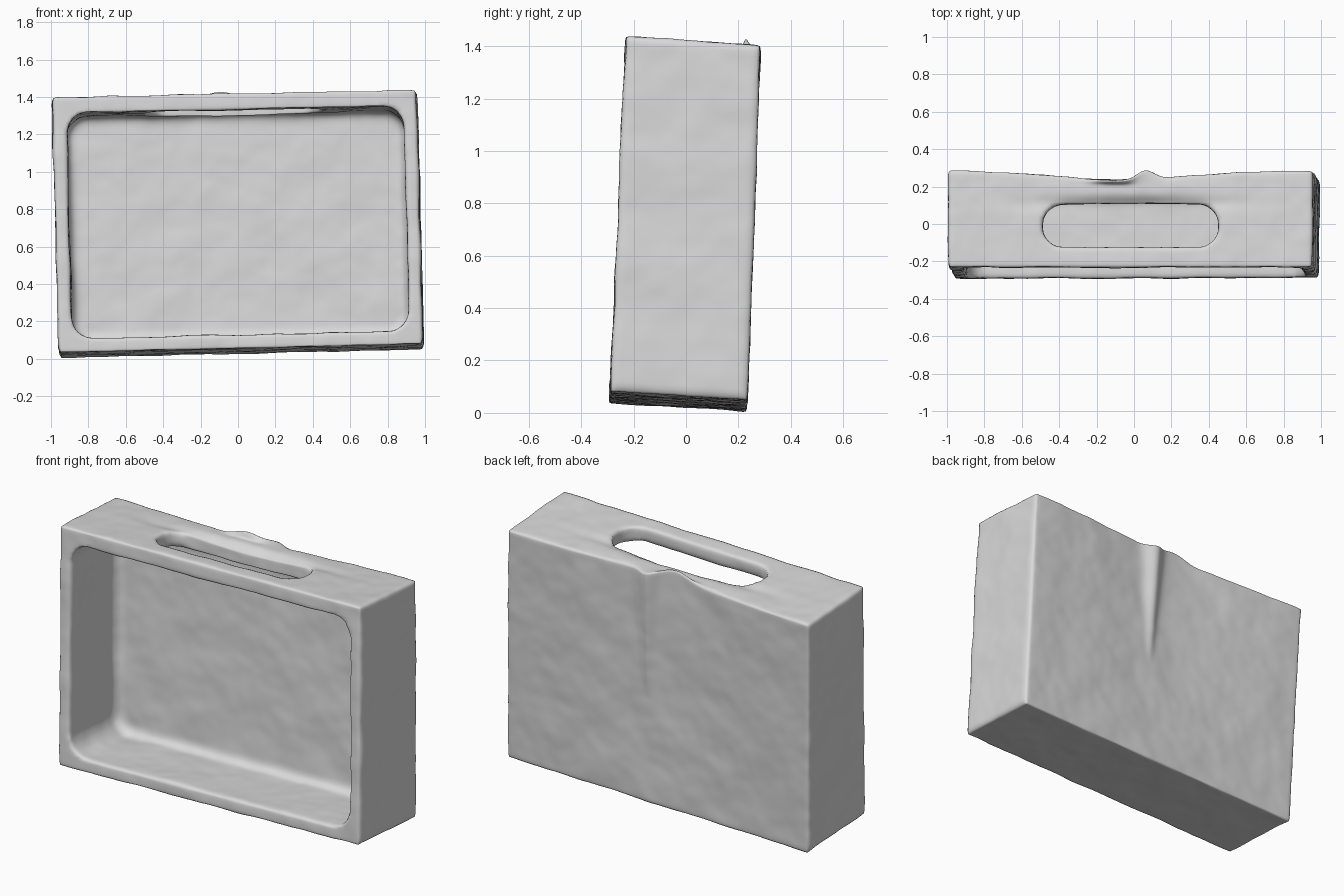
import bpy, bmesh, math
from mathutils import Vector, noise

cube = bpy.data.objects.get("Cube")
if cube:
    bpy.data.objects.remove(cube)

HX, HY, H = 0.972, 0.258, 1.365   # half width, half depth, height


def material(name, value):
    mat = bpy.data.materials.new(name)
    mat.use_nodes = True
    colour = (value, value, value, 1)
    mat.diffuse_color = colour
    bsdf = mat.node_tree.nodes["Principled BSDF"]
    bsdf.inputs["Base Color"].default_value = colour
    bsdf.inputs["Roughness"].default_value = 0.8
    return mat


def block(name, lo, hi):
    bm = bmesh.new()
    bmesh.ops.create_cube(bm, size=1)
    lo, hi = Vector(lo), Vector(hi)
    for v in bm.verts:
        v.co = Vector([(lo[i] + hi[i]) / 2 + v.co[i] * (hi[i] - lo[i]) for i in range(3)])
    mesh = bpy.data.meshes.new(name)
    bm.to_mesh(mesh)
    bm.free()
    obj = bpy.data.objects.new(name, mesh)
    bpy.context.collection.objects.link(obj)
    return obj


def round_edges(obj, radius, pick):
    """Round the edges whose two end points pass the test."""
    bm = bmesh.new()
    bm.from_mesh(obj.data)
    edges = [e for e in bm.edges if pick(e.verts[0].co, e.verts[1].co)]
    bmesh.ops.bevel(bm, geom=edges, offset=radius, segments=6, profile=0.5, affect='EDGES')
    bm.to_mesh(obj.data)
    bm.free()


def cut(obj, cutter):
    cutter.hide_render = True
    cutter.hide_viewport = True
    mod = obj.modifiers.new("cut", 'BOOLEAN')
    mod.operation = 'DIFFERENCE'
    mod.solver = 'EXACT'
    mod.object = cutter


# Box shell with an open front and a long hand slot in the top
shell = block("box_shell", (-HX, -HY, 0), (HX, HY, H))
cavity = block("cavity_cutter", (-0.897, -0.5, 0.075), (0.9, 0.17, 1.28))
round_edges(cavity, 0.11, lambda a, b: abs(a.y - b.y) > 0.1)
round_edges(cavity, 0.05, lambda a, b: min(a.y, b.y) > 0.16)
slot = block("slot_cutter", (-0.47, -0.15, 1.1), (0.47, 0.08, 1.6))
round_edges(slot, 0.108, lambda a, b: abs(a.z - b.z) > 0.1)
cut(shell, cavity)
cut(shell, slot)

# Even skin with softened edges
remesh = shell.modifiers.new("skin", 'REMESH')
remesh.mode = 'VOXEL'
remesh.voxel_size = 0.016
soften = shell.modifiers.new("soften", 'SMOOTH')
soften.factor = 0.5
soften.iterations = 3
graph = bpy.context.evaluated_depsgraph_get()
skin = bpy.data.meshes.new_from_object(shell.evaluated_get(graph))
shell.modifiers.clear()
shell.data = skin
for helper in (cavity, slot):
    bpy.data.objects.remove(helper)

# Leaning corners, keyed by (right, back, top)
CORNERS = {
    (0, 0, 0): (-0.96, -0.295, 0.035), (1, 0, 0): (0.99, -0.29, 0.08),
    (0, 1, 0): (-0.955, 0.23, 0.005), (1, 1, 0): (0.995, 0.235, 0.05),
    (0, 0, 1): (-0.995, -0.23, 1.40), (1, 0, 1): (0.955, -0.23, 1.44),
    (0, 1, 1): (-0.995, 0.288, 1.37), (1, 1, 1): (0.96, 0.285, 1.405),
}


def bump(x, centre, width):
    return math.exp(-((x - centre) / width) ** 2)


def clamp(value):
    return max(0, min(1, value))


def lean(p):
    t = ((p.x + HX) / (2 * HX), (p.y + HY) / (2 * HY), p.z / H)
    out = Vector()
    for key, corner in CORNERS.items():
        w = 1
        for i in range(3):
            w *= t[i] if key[i] else 1 - t[i]
        out += w * Vector(corner)
    return out


bm = bmesh.new()
bm.from_mesh(shell.data)
bm.normal_update()
moves = []
for v in bm.verts:
    p = v.co
    q = lean(p)
    # Hand-worked unevenness
    q += v.normal * 0.006 * noise.noise(p * 5)
    q += v.normal * 0.002 * noise.noise(p * 14)
    # Back panel sagging inward towards its top rim
    back = clamp((p.y - 0.18) / 0.07)
    high = clamp(p.z / H)
    q.y -= back * high * 0.05 * bump(p.x, -0.06, 0.48)
    # Pinched fold, narrowing downwards
    fold = clamp((high - 0.45) / 0.55)
    q.y += back * fold * 0.05 * bump(p.x, 0.08, 0.015 + 0.05 * fold)
    # Raised lip on the rear rim and a worn rear edge on the slot
    q.z += back * high ** 8 * 0.045 * bump(p.x, -0.08, 0.11)
    q.z -= high ** 8 * 0.03 * bump(p.x, 0, 0.42) * bump(p.y, 0.08, 0.035)
    moves.append(q)
for v, q in zip(bm.verts, moves):
    v.co = q
bm.to_mesh(shell.data)
bm.free()

shell.data.materials.clear()
shell.data.materials.append(material("light_grey", 0.7))
shell.data.polygons.foreach_set("use_smooth", [True] * len(shell.data.polygons))
shell.data.update()
